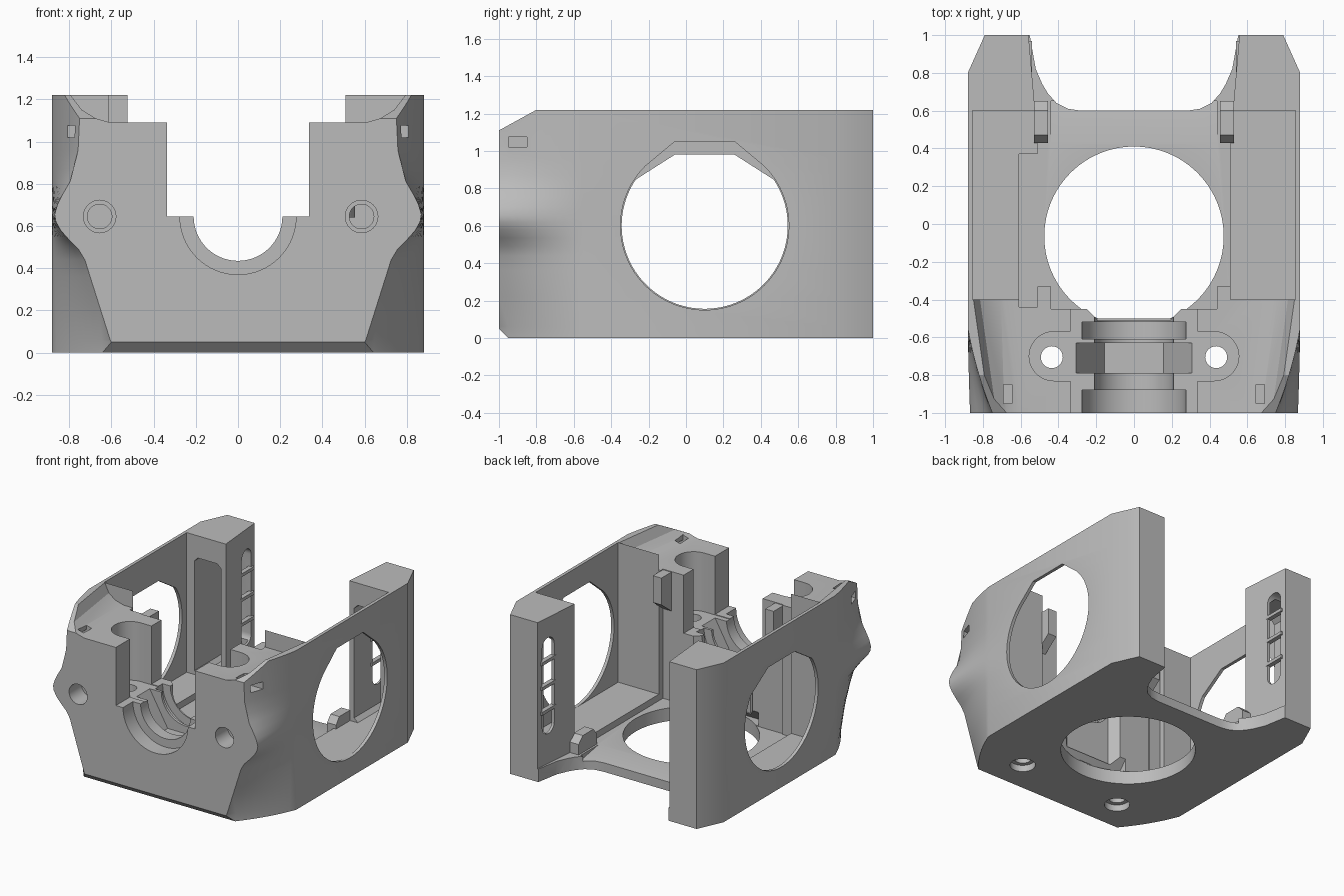
import bpy, bmesh, math

cube = bpy.data.objects.get("Cube")
if cube:
    bpy.data.objects.remove(cube)

grey = bpy.data.materials.new("plain grey")
grey.use_nodes = True
COLOUR = (0.5, 0.5, 0.5, 1)
grey.diffuse_color = COLOUR
grey.node_tree.nodes["Principled BSDF"].inputs["Base Color"].default_value = COLOUR


def finish(bm, name):
    bmesh.ops.recalc_face_normals(bm, faces=bm.faces)
    mesh = bpy.data.meshes.new(name)
    bm.to_mesh(mesh)
    bm.free()
    mesh.materials.append(grey)
    obj = bpy.data.objects.new(name, mesh)
    bpy.context.collection.objects.link(obj)
    return obj


def hull(name, points):
    bm = bmesh.new()
    for p in points:
        bm.verts.new(p)
    bmesh.ops.convex_hull(bm, input=bm.verts)
    bmesh.ops.dissolve_limit(bm, angle_limit=0.002, verts=bm.verts, edges=bm.edges)
    return finish(bm, name)


def box(name, xs, ys, zs):
    return hull(name, [(x, y, z) for x in xs for y in ys for z in zs])


def prism(name, outline, axis, lo, hi):
    """Extrude a convex outline along an axis."""
    place = {"x": lambda a, b, d: (d, a, b),
             "y": lambda a, b, d: (a, d, b),
             "z": lambda a, b, d: (a, b, d)}[axis]
    return hull(name, [place(a, b, d) for a, b in outline for d in (lo, hi)])


def ring(cx, cy, r, n=64):
    return [(cx + r * math.cos(math.tau * i / n), cy + r * math.sin(math.tau * i / n))
            for i in range(n)]


# Housing: outline swept from the waisted front to the chamfered back
front = [(.6, 0), (.605, .06), (.655, .22), (.70, .36), (.725, .44), (.755, .49), (.80, .535),
         (.84, .58), (.862, .62), (.868, .655), (.855, .70), (.83, .75), (.795, .81), (.77, .87),
         (.757, .96), (.75, 1.22)]


def half_width(y, x_front):
    if y > 0.8:
        return 0.88 - 0.45 * (y - 0.8)
    t = max(0, min(1, (-0.55 - y) / 0.45))
    t = 0.6 * t + 0.4 * t * t
    return 0.88 + (x_front - 0.88) * t


def level(y, z):
    """Keep heights under the sloped front top and above the bevelled toe."""
    return max(min(z, 1.22 - 0.55 * max(0, -0.8 - y)), -0.95 - y, 0)


bm = bmesh.new()
sections = []
for y in (-1, -.95, -.9, -.85, -.8, -.75, -.7, -.65, -.6, -.55, .8, 1):
    pts = [(half_width(y, x), y, level(y, z)) for x, z in front]
    loop = pts + [(-x, y, z) for x, y, z in reversed(pts)]
    sections.append([bm.verts.new(p) for p in loop])
count = len(sections[0])
for a, b in zip(sections, sections[1:]):
    for i in range(count):
        j = (i + 1) % count
        bm.faces.new((a[i], a[j], b[j], b[i]))
bm.faces.new(sections[0])
bm.faces.new(sections[-1])
bmesh.ops.triangulate(bm, faces=bm.faces)
housing = finish(bm, "housing")


def cut(tool, operation="DIFFERENCE"):
    mod = housing.modifiers.new("shape", "BOOLEAN")
    mod.operation, mod.solver, mod.object = operation, "EXACT", tool
    bpy.context.view_layer.objects.active = housing
    bpy.ops.object.modifier_apply(modifier=mod.name)
    bpy.data.objects.remove(tool)


# Open interior: centre well, side bays, and gap between the rear columns
cut(box("centre_well", (-.51, .51), (-.45, .7), (.1, 2)))
cut(box("left_bay", (.5, .855), (-.4, .6), (.15, 2)))
cut(box("right_bay", (-.855, -.5), (-.4, .6), (.15, 2)))
cut(box("right_step", (-.61, -.5), (-.44, .37), (.1, 2)))
cut(hull("column_gap", [(s * x, y, z) for s in (-1, 1) for z in (.1, 2)
                        for x, y in ((.515, .5), (.515, .82), (.567, 1.1))]))
flare = [(.28, .6), (.35, .61), (.41, .64), (.455, .69), (.485, .74), (.52, .82), (.57, 1.1)]
cut(prism("rear_flare", flare + [(-x, y) for x, y in flare], "z", -1, .5))
cut(hull("beam_slope", [(x, y, z) for x in (-.44, .44)
                        for y, z in ((.43, .1), (.65, .06), (.65, .3), (.43, .3))]))

# Floor opening with the block undercut above it
cut(prism("floor_hole", ring(0, -.065, .475, 96), "z", -.1, .11))
cut(hull("block_undercut", [(x, y, z) for x in (-.3, .3)
                            for y, z in ((-.54, .105), (-.44, .105), (-.44, .22))]))

# Lowered top of the front block, sweeping up to the side walls
levels = ((1.09, 0), (1.11, .07), (1.15, .125), (1.23, .165), (1.5, .2))
cut(hull("shoulder_sweep", [(s * (x + d), y, z) for s in (-1, 1) for z, d in levels
                            for x, y in ((.59, -1.1), (.61, -.9), (.69, -.4))]))

# Shaft cradle with stepped bore and nut seat
cut(box("cradle_slot", (-.335, .335), (-1.1, -.4), (.645, 2)))
for r, y0, y1, n in ((.21, -1.1, -.4, 64), (.275, -1.1, -.88, 64), (.31, -.79, -.63, 6),
                     (.275, -.61, -.52, 64)):
    cut(prism("bore", ring(0, .645, r, n), "y", y0, y1))
cut(prism("cradle_relief", [(-.19, -.51), (.19, -.51), (.26, -.44), (-.26, -.44)], "z", .15, .7))

for side, s in (("left", 1), ("right", -1)):
    # Clamp screw slots and holes
    slot = ring(s * .425, -.7, .13, 48) + [(s * .2, -.83), (s * .2, -.57)]
    cut(prism("screw_slot", slot, "z", .64, 2))
    cut(prism("screw_hole", ring(s * .435, -.705, .058, 32), "z", -.1, 1))
    cut(prism("screw_recess", ring(s * .435, -.705, .09, 32), "z", -.1, .05))
    # Front screw holes with a wider mouth
    hole_x = .585 if s > 0 else -.655
    cut(prism("front_hole", ring(hole_x, .645, .058, 32), "y", -1.1, -.5))
    cut(prism("front_mouth", ring(hole_x, .645, .077, 32), "y", -1.1, -.85))
    # Cable tie channel
    cut(box("tie_outlet", (s * .65, s), (-.95, -.85), (1.02, 1.075)))
    cut(box("tie_inlet", (s * .645, s * .69), (-.95, -.85), (1.02, 1.4)))
    # Round side window with a flattened peak
    top = 1.05 if s > 0 else .98
    arch = [p for p in ring(.1, .6, .45 if s > 0 else .444, 96) if p[1] < top - .12]
    arch += [(-.06, top), (.26, top)]
    cut(prism("side_window", arch, "x", s * .7, s))
    # Hollow rear column with slatted inner face
    hollow = [(s * x, z) for x, z in ((.565, .18), (.595, .15), (.76, .15), (.79, .18),
                                      (.79, 1.02), (.76, 1.05), (.595, 1.05), (.565, 1.02))]
    cut(prism("column_hollow", hollow, "y", .55, .93))
    pill = ring(.885, .395, .065, 32) + ring(.885, 1.0, .065, 32)
    cut(prism("vent", pill, "x", s * .45, s * .65))
    for z in (.5, .69, .88):
        cut(box("slat", (s * .54, s * .575), (.8, .97), (z, z + .025)), "UNION")

# Small ribs beside the columns and hooks behind the front block
for side, s in (("left", 1), ("right", -1)):
    rib = [(.43, .09), (.43, .18), (.47, .23), (.6, .23), (.65, .18), (.65, .09)]
    cut(prism("rib", rib, "x", s * .455, s * .53), "UNION")
    hook = [(-.46, .78), (-.46, 1.085), (-.33, 1.085), (-.33, .88)]
    cut(prism("hook", hook, "x", s * .44, s * .512), "UNION")

bpy.ops.object.select_all(action="DESELECT")
housing.select_set(True)
bpy.context.view_layer.objects.active = housing
bpy.ops.object.shade_smooth_by_angle(angle=math.radians(25))
